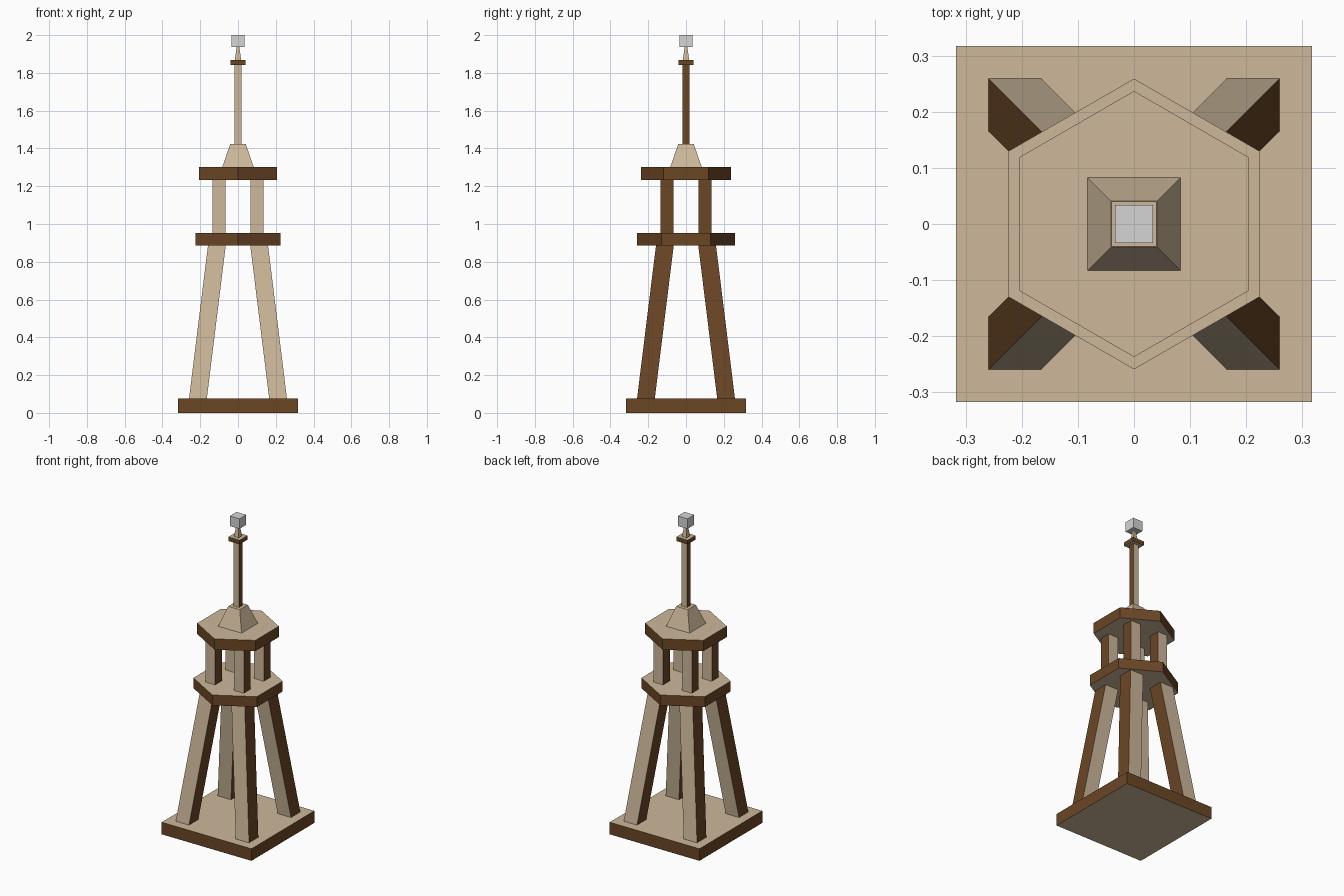
import bpy, bmesh
from math import sin, cos, pi

cube = bpy.data.objects.get("Cube")
if cube:
    bpy.data.objects.remove(cube, do_unlink=True)


def material(name, rgb):
    mat = bpy.data.materials.new(name)
    mat.use_nodes = True
    mat.diffuse_color = (*rgb, 1)
    mat.node_tree.nodes["Principled BSDF"].inputs["Base Color"].default_value = (*rgb, 1)
    return mat


TAN = material("tan_wood", (0.61, 0.48, 0.324))
BROWN = material("dark_brown_wood", (0.147, 0.061, 0.0185))
GREY = material("light_grey", (0.66, 0.66, 0.66))

# Rules that pick which faces take the second material
def brown_edges(n):
    return abs(n.z) < 0.5

def brown_flanks(n):
    return abs(n.x) > 0.5

def plain(n):
    return False


def ring(bm, sides, center, half, z):
    """Regular polygon; half is the half width of a square, or a hexagon's radius."""
    radius = half * 2 ** 0.5 if sides == 4 else half
    start = pi / 4 if sides == 4 else pi / 2
    angles = [start + 2 * pi * i / sides for i in range(sides)]
    return [bm.verts.new((center[0] + radius * cos(a), center[1] + radius * sin(a), z))
            for a in angles]


def prism(name, sides, z0, z1, half0, half1=None, c0=(0, 0), c1=None,
          rule=plain, mats=(TAN, BROWN)):
    """Straight, tapered or leaning prism between two heights."""
    bm = bmesh.new()
    low = ring(bm, sides, c0, half0, z0)
    high = ring(bm, sides, c1 or c0, half1 or half0, z1)
    bm.faces.new(low[::-1])
    bm.faces.new(high)
    for i in range(sides):
        j = (i + 1) % sides
        bm.faces.new((low[i], low[j], high[j], high[i]))
    bm.normal_update()
    for face in bm.faces:
        face.material_index = int(rule(face.normal))
    mesh = bpy.data.meshes.new(name)
    bm.to_mesh(mesh)
    bm.free()
    for mat in mats:
        mesh.materials.append(mat)
    obj = bpy.data.objects.new(name, mesh)
    bpy.context.collection.objects.link(obj)
    return obj


# Base and the two hexagonal decks
prism("base", 4, 0, 0.077, 0.317, rule=brown_edges)
prism("lower_deck", 6, 0.886, 0.952, 0.259, rule=brown_edges)
prism("upper_deck", 6, 1.233, 1.302, 0.237, rule=brown_edges)

# Leaning legs and upright posts at the four corners
for sx, side in ((1, "left"), (-1, "right")):
    for sy, end in ((-1, "front"), (1, "back")):
        prism(f"{end}_{side}_leg", 4, 0.077, 0.886, 0.047,
              c0=(0.212 * sx, 0.212 * sy), c1=(0.112 * sx, 0.112 * sy), rule=brown_flanks)
        prism(f"{end}_{side}_post", 4, 0.952, 1.233, 0.035,
              c0=(0.101 * sx, 0.101 * sy), rule=brown_flanks)

# Roof, mast and finial
prism("roof", 4, 1.302, 1.424, 0.083, 0.041)
prism("mast", 4, 1.424, 1.841, 0.019, rule=brown_flanks)
prism("mast_cap", 4, 1.841, 1.867, 0.04, rule=brown_edges)
prism("finial_stem", 4, 1.867, 1.936, 0.017, 0.007)
prism("finial_block", 4, 1.936, 2.0, 0.034, mats=(GREY,))
